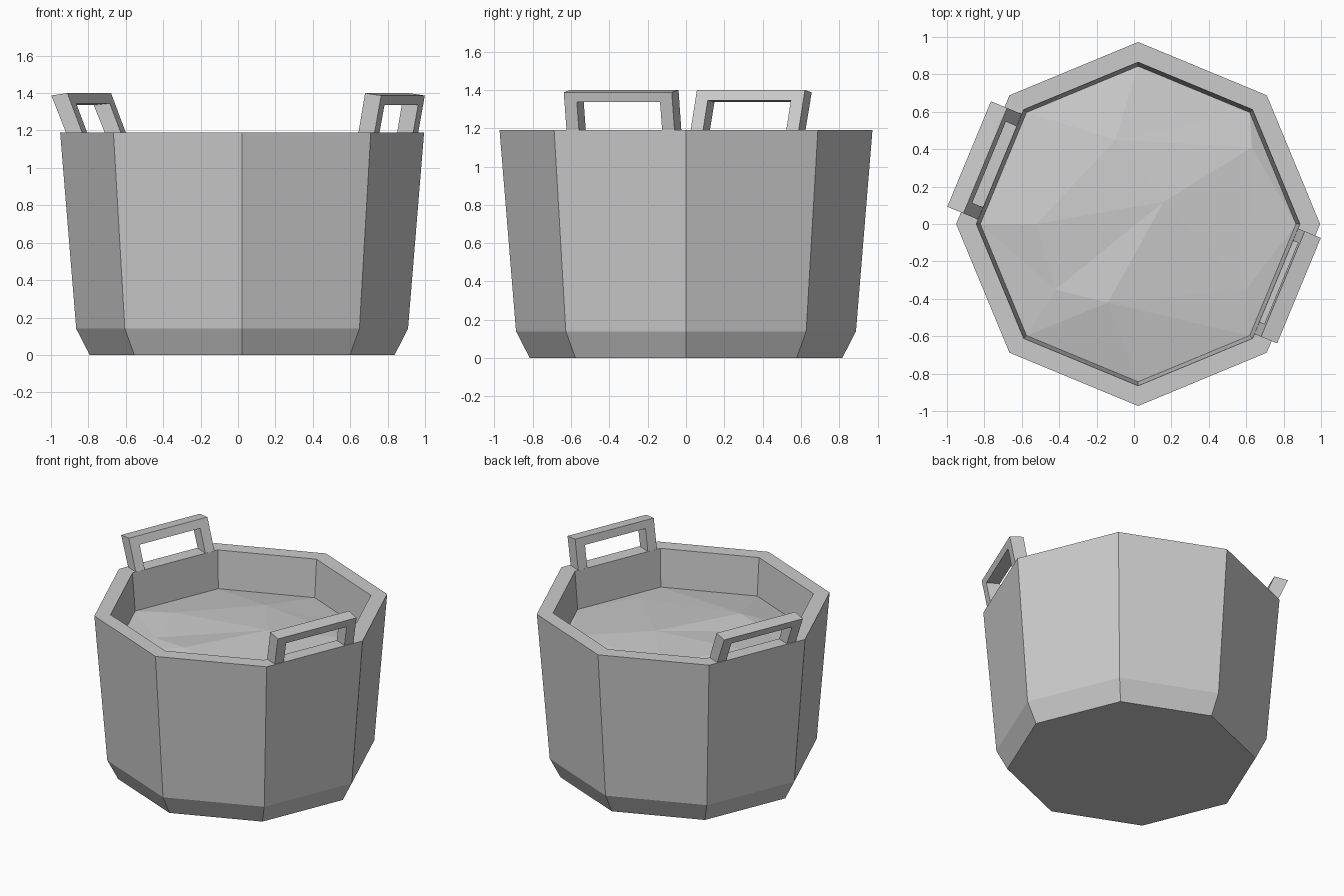
import bpy, bmesh
from math import cos, sin, pi
from mathutils import Vector
from mathutils.geometry import delaunay_2d_cdt

if "Cube" in bpy.data.objects:
    bpy.data.objects.remove(bpy.data.objects["Cube"])

SIDES = 8
CENTRE = 0.022
RIM_Z = 1.19
SOIL_Z = 0.92

grey = bpy.data.materials.new("light grey")
grey.use_nodes = True
grey.diffuse_color = (0.6, 0.6, 0.6, 1)
grey.node_tree.nodes["Principled BSDF"].inputs["Base Color"].default_value = grey.diffuse_color


def finish(bm, name):
    """Turn a bmesh into a flat shaded grey object."""
    mesh = bpy.data.meshes.new(name)
    bm.to_mesh(mesh)
    bm.free()
    mesh.materials.append(grey)
    obj = bpy.data.objects.new(name, mesh)
    bpy.context.collection.objects.link(obj)
    return obj


def ring(radius, z):
    angles = [2 * pi * i / SIDES for i in range(SIDES)]
    return [Vector((CENTRE + radius * cos(a), radius * sin(a), z)) for a in angles]


# Tub wall: chamfered foot, flared side, flat rim and inner wall
bm = bmesh.new()
profile = [(0.815, 0), (0.887, 0.14), (0.973, RIM_Z), (0.865, RIM_Z), (0.842, SOIL_Z - 0.02)]
loops = [[bm.verts.new(p) for p in ring(r, z)] for r, z in profile]
for low, high in zip(loops, loops[1:]):
    for i in range(SIDES):
        j = (i + 1) % SIDES
        bm.faces.new((low[i], low[j], high[j], high[i]))
bm.faces.new(loops[0][::-1])
finish(bm, "tub")

# Soil: an uneven low mound that meets the inner wall
border = ring(0.845, SOIL_Z)
peak = Vector((0.16, 0.12, 1.0))
bumps = [Vector(p) for p in (
    (0.63, 0.41, 0.95), (-0.10, 0.45, 0.985), (-0.52, 0.0, 0.99),
    (-0.42, -0.35, 0.97), (-0.14, -0.42, 1.0), (0.60, -0.35, 0.94))]
points = border + bumps + [peak]
first, last = len(border), len(points) - 1
edges = [(i, (i + 1) % SIDES) for i in range(SIDES)]
for i in range(len(bumps)):
    edges += [(first + i, first + (i + 1) % len(bumps)), (first + i, last)]
flat, _, faces, origins, _, _ = delaunay_2d_cdt([p.xy for p in points], edges, [], 1, 1e-5)
bm = bmesh.new()
verts = [bm.verts.new((p.x, p.y, points[o[0]].z if o else SOIL_Z)) for p, o in zip(flat, origins)]
for face in faces:
    bm.faces.new([verts[i] for i in face])
bmesh.ops.recalc_face_normals(bm, faces=bm.faces)
if sum(f.normal.z for f in bm.faces) < 0:
    bmesh.ops.reverse_faces(bm, faces=bm.faces)
finish(bm, "soil")


# Handles: square arches on the rim, leaning outward
def handle(name, angle, lean):
    out = Vector((cos(angle), sin(angle), 0))
    along = Vector((-sin(angle), cos(angle), 0))
    half, leg, top, under = 0.305, 0.07, 1.40, 1.345
    inner = half - leg
    right = [(inner, RIM_Z), (half, RIM_Z), (half, top)]
    arch = right + [(-t, z) for t, z in right[::-1]] + [(-inner, under), (inner, under)]
    bm = bmesh.new()
    sides = []
    for depth, drop in ((0.80, 0), (0.893, 0.013)):
        side = []
        for t, z in arch:
            rise = (z - RIM_Z) / (top - RIM_Z)
            p = out * (depth + lean * rise) + along * t
            side.append(bm.verts.new((CENTRE + p.x, p.y, z - drop * rise)))
        bm.faces.new(side)
        sides.append(side)
    a, b = sides
    for i in range(len(arch)):
        j = (i + 1) % len(arch)
        bm.faces.new((a[i], a[j], b[j], b[i]))
    bmesh.ops.recalc_face_normals(bm, faces=bm.faces)
    finish(bm, name)


handle("left_handle", -pi / SIDES, 0.038)
handle("right_handle", pi - pi / SIDES, 0.085)
